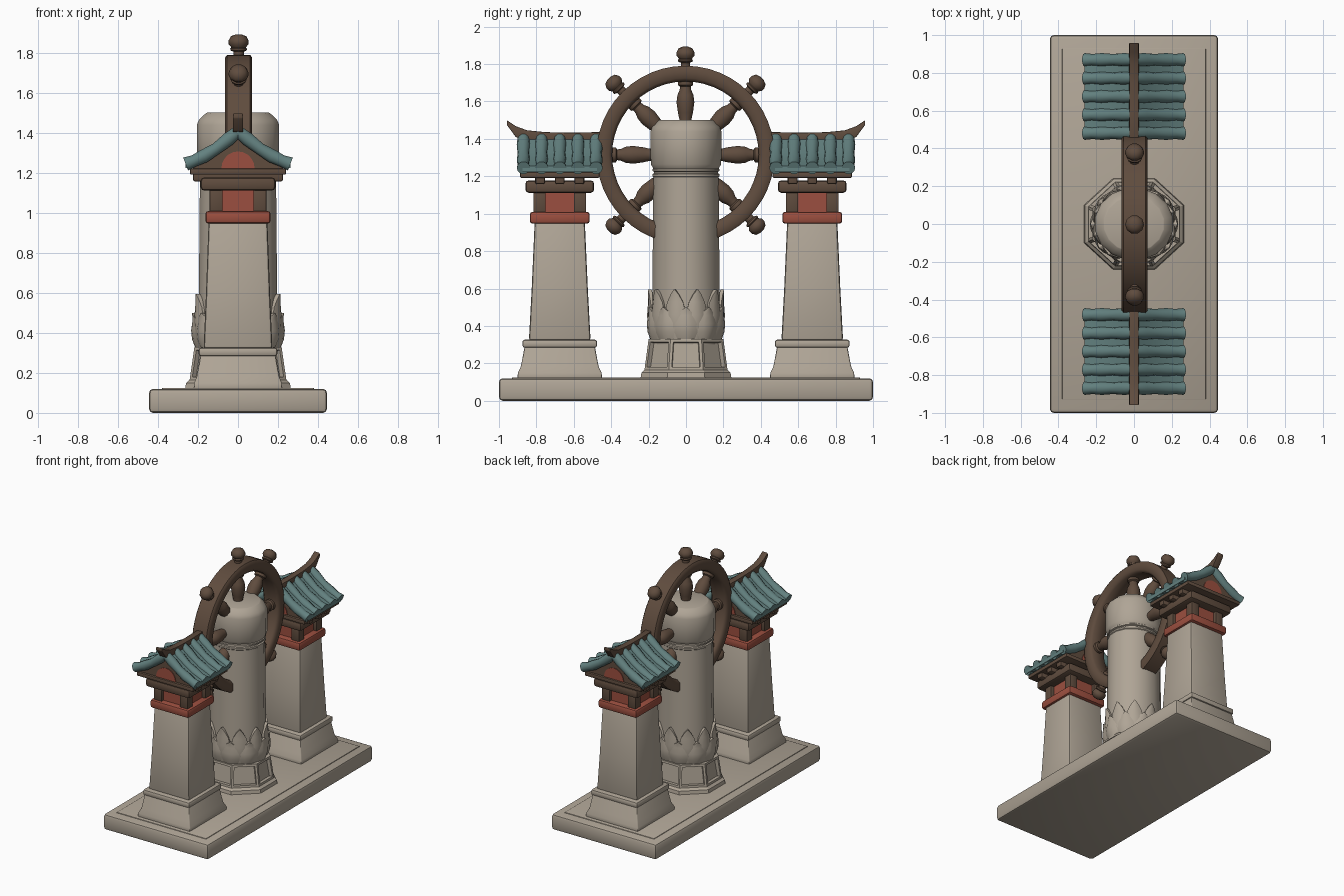
import bpy, bmesh, math
from mathutils import Vector, Matrix

if "Cube" in bpy.data.objects:
    bpy.data.objects.remove(bpy.data.objects["Cube"])

def material(name, rgb):
    m = bpy.data.materials.new(name)
    m.diffuse_color = (*rgb, 1)
    m.use_nodes = True
    m.node_tree.nodes["Principled BSDF"].inputs["Base Color"].default_value = m.diffuse_color
    return m

STONE = material("stone", (0.43, 0.375, 0.305))
WOOD = material("brown wood", (0.115, 0.072, 0.048))
RED = material("red paint", (0.33, 0.078, 0.05))
TEAL = material("teal tile", (0.125, 0.22, 0.215))

def finish(name, bm, mat, bevel=0.0, smooth=40, segs=2):
    bmesh.ops.recalc_face_normals(bm, faces=bm.faces)
    if bevel:
        es = [e for e in bm.edges if e.is_manifold and e.calc_face_angle(0) > 0.5]
        bmesh.ops.bevel(bm, geom=es, offset=bevel, segments=segs, profile=0.5,
                        affect='EDGES', clamp_overlap=True)
    for f in bm.faces:
        f.smooth = True
    for e in bm.edges:
        e.smooth = e.calc_face_angle(0) < math.radians(smooth)
    me = bpy.data.meshes.new(name)
    bm.to_mesh(me)
    bm.free()
    me.materials.append(mat)
    ob = bpy.data.objects.new(name, me)
    bpy.context.collection.objects.link(ob)
    return ob

def loft_bm(rings, loop=False):
    bm = bmesh.new()
    vs = [[bm.verts.new(p) for p in r] for r in rings]
    n = len(vs[0])
    pairs = list(zip(vs, vs[1:])) + ([(vs[-1], vs[0])] if loop else [])
    for a, b in pairs:
        for i in range(n):
            j = (i + 1) % n
            bm.faces.new((a[i], a[j], b[j], b[i]))
    if not loop:
        bm.faces.new(vs[0])
        bm.faces.new(vs[-1])
    return bm

def stack(name, mat, sections, cx=0, cy=0, bevel=0.0, smooth=40):
    """Rectangular sections (half x, half y, z) stacked upward."""
    rings = [[(cx + sx * hx, cy + sy * hy, z) for sx, sy in ((-1, -1), (1, -1), (1, 1), (-1, 1))]
             for hx, hy, z in sections]
    return finish(name, loft_bm(rings), mat, bevel, smooth)

def box(name, mat, hx, hy, z0, z1, cx=0, cy=0, bevel=0.0):
    return stack(name, mat, [(hx, hy, z0), (hx, hy, z1)], cx, cy, bevel)

def lathe_rings(profile, n, sx=1.0, phase=0.0):
    return [[(r * sx * math.cos(phase + 2 * math.pi * i / n),
              r * math.sin(phase + 2 * math.pi * i / n), z) for i in range(n)] for r, z in profile]

def extrude_y(name, mat, pts, y0, y1, bevel=0.0):
    return finish(name, loft_bm([[(x, y, z) for x, z in pts] for y in (y0, y1)]), mat, bevel)

# ---- base slab with a shallow worn rim line
box("base_slab", STONE, 0.445, 1.0, 0, 0.12, bevel=0.02)
box("base_top", STONE, 0.38, 0.93, 0.1, 0.125, bevel=0.004)

# ---- octagonal plinth with recessed panels
XS = 1.09
k = 1 / math.cos(math.pi / 8)
bm = loft_bm(lathe_rings([(0.243 * k, 0.12), (0.238 * k, 0.15), (0.222 * k, 0.165), (0.2 * k, 0.33)],
                         8, XS, math.pi / 8))
bmesh.ops.recalc_face_normals(bm, faces=bm.faces)
panels = [f for f in bm.faces if 0.22 < f.calc_center_median().z < 0.28 and len(f.verts) == 4]
bmesh.ops.inset_individual(bm, faces=panels, thickness=0.022, depth=0)
bmesh.ops.inset_individual(bm, faces=panels, thickness=0.004, depth=-0.025)
finish("octagon_plinth", bm, STONE, smooth=25)

# ---- column with grooved neck and chamfered cap
prof = [(0.185, 0.3), (0.183, 0.6), (0.178, 1.195), (0.183, 1.2), (0.183, 1.212), (0.174, 1.216),
        (0.174, 1.224), (0.183, 1.228), (0.183, 1.238), (0.178, 1.242), (0.192, 1.265),
        (0.193, 1.44), (0.183, 1.465), (0.15, 1.5), (0.145, 1.502)]
finish("column", loft_bm(lathe_rings(prof, 16, XS, math.pi / 16)), STONE, smooth=42)

# ---- lotus petals in two layers
def petals(name, count, phase, top, r0):
    bm = bmesh.new()
    shape = [(0, 0.75, 0), (0.25, 1.0, 0.012), (0.5, 1.0, 0.016), (0.75, 0.72, 0.014),
             (0.9, 0.36, 0.018), (1, 0.03, 0.024)]
    half = math.pi / count * 1.02
    for c in range(count):
        a0 = phase + 2 * math.pi * c / count
        rows = []
        for v, w, out in shape:
            row = []
            for layer in (0, -0.02):
                for u in ((-1, -0.5, 0, 0.5, 1) if layer == 0 else (1, 0.5, 0, -0.5, -1)):
                    a = a0 + u * w * half
                    r = r0 + out + layer + 0.012 * (1 - u * u) * w
                    row.append((r * XS * math.cos(a), r * math.sin(a), 0.325 + v * (top - 0.325)))
            rows.append([bm.verts.new(p) for p in row])
        for p, q in zip(rows, rows[1:]):
            for i in range(10):
                bm.faces.new((p[i], p[(i + 1) % 10], q[(i + 1) % 10], q[i]))
        bm.faces.new(rows[0])
        bm.faces.new(rows[-1])
    finish(name, bm, STONE, smooth=50)

petals("back_petals", 10, math.pi / 10, 0.595, 0.18)
petals("front_petals", 10, 0, 0.5, 0.187)

# ---- spoked wheel through the column
HUB = Vector((0.003, -0.003, 1.315))
rim = []
for i in range(48):
    a = 2 * math.pi * i / 48
    rim.append([(HUB.x + x, HUB.y + r * math.cos(a), HUB.z + r * math.sin(a)) for x, r in
                ((-0.05, 0.392), (0.05, 0.392), (0.068, 0.41), (0.068, 0.462),
                 (0.058, 0.476), (-0.058, 0.476), (-0.068, 0.462), (-0.068, 0.41))])
finish("wheel_rim", loft_bm(rim, loop=True), WOOD, smooth=50)

spoke = [(0.04, 0.03), (0.034, 0.19), (0.042, 0.225), (0.05, 0.28), (0.045, 0.32), (0.033, 0.345),
         (0.03, 0.365), (0.042, 0.372), (0.042, 0.41)]
knob = [(0.026, 0.46), (0.026, 0.492), (0.04, 0.498), (0.042, 0.507), (0.036, 0.513), (0.05, 0.53),
        (0.05, 0.548), (0.038, 0.57), (0.015, 0.578)]
for i in range(8):
    turn = Matrix.Translation(HUB) @ Matrix.Rotation(i * math.pi / 4, 4, 'X')
    for nm, pr in (("wheel_spoke", spoke), ("wheel_knob", knob)):
        bm = loft_bm(lathe_rings(pr, 10))
        bm.transform(turn)
        finish(nm, bm, WOOD, smooth=45)

# ---- two roofed side pillars
roof_line = [(0.0, 1.405), (0.05, 1.365), (0.11, 1.318), (0.17, 1.282), (0.22, 1.258), (0.262, 1.242)]
for s in (-1, 1):
    cy = 0.675 * s
    # stone pedestal, moulding and tapered shaft
    stack("pillar_foot", STONE, [(0.222, 0.226, 0.115), (0.22, 0.224, 0.15), (0.205, 0.207, 0.185),
                                 (0.188, 0.188, 0.29)], 0, cy, 0.008)
    box("pillar_moulding", STONE, 0.197, 0.2, 0.283, 0.327, 0, cy, 0.014)
    stack("pillar_shaft", STONE, [(0.172, 0.165, 0.32), (0.16, 0.15, 0.6), (0.147, 0.134, 0.96)], 0, cy, 0.015)
    # red lantern box with corner posts
    box("red_sill", RED, 0.163, 0.16, 0.947, 1.01, 0, cy, 0.015)
    box("red_box", RED, 0.115, 0.115, 1.0, 1.13, 0, cy)
    for px in (-1, 1):
        for py in (-1, 1):
            box("corner_post", WOOD, 0.033, 0.033, 1.005, 1.12, px * 0.11, cy + py * 0.108, 0.006)
    box("top_beam", WOOD, 0.187, 0.184, 1.112, 1.178, 0, cy, 0.018)
    for dy in (-0.105, 0, 0.105):
        box("rafter", WOOD, 0.225, 0.026, 1.158, 1.21, 0, cy + dy, 0.01)
    box("eave_board", WOOD, 0.24, 0.212, 1.192, 1.222, 0, cy, 0.006)
    # gable block and red arched panels
    gable = [(-0.235, 1.215), (0.235, 1.215), (0.17, 1.275), (0.11, 1.31), (0.05, 1.355), (0, 1.395),
             (-0.05, 1.355), (-0.11, 1.31), (-0.17, 1.275)]
    extrude_y("gable", WOOD, gable, cy - 0.195, cy + 0.195)
    arch = [(0.083 * math.cos(math.pi * i / 10), 1.223 + 0.085 * math.sin(math.pi * i / 10)) for i in range(11)]
    for e in (-1, 1):
        extrude_y("gable_panel", RED, arch, cy + e * 0.194, cy + e * 0.2)
    # curved tile sheet and rounded tile rolls on both slopes
    for sx in (-1, 1):
        sheet = [[(sx * x, cy + dy, z + dz) for dy, dz in
                  ((-0.2, -0.018), (0.2, -0.018), (0.2, 0.012), (-0.2, 0.012))] for x, z in roof_line]
        finish("tile_sheet", loft_bm(sheet), TEAL)
        for j in range(5):
            rings = []
            for i, (x, z) in enumerate(roof_line):
                p = Vector(roof_line[max(i - 1, 0)])
                q = Vector(roof_line[min(i + 1, 5)])
                d = (q - p).normalized()
                r = 0.031 + (0.005 if i in (1, 3, 5) else 0)
                rings.append([(sx * (x - d.y * r * math.sin(t)),
                               cy + (j - 2) * 0.097 + r * math.cos(t),
                               z + 0.003 + d.x * r * math.sin(t))
                              for t in [2 * math.pi * m / 10 for m in range(10)]])
            finish("tile_roll", loft_bm(rings), TEAL, smooth=50)
    # upswept ridge beam
    ridge = [(0.45, 1.375, 1.437), (0.6, 1.375, 1.433), (0.75, 1.38, 1.436), (0.85, 1.39, 1.446),
             (0.91, 1.41, 1.468), (0.958, 1.475, 1.5)]
    finish("ridge_beam", loft_bm([[(-0.026, s * y, a), (0.026, s * y, a), (0.024, s * y, b), (-0.024, s * y, b)]
                                  for y, a, b in ridge]), WOOD, 0.004)
